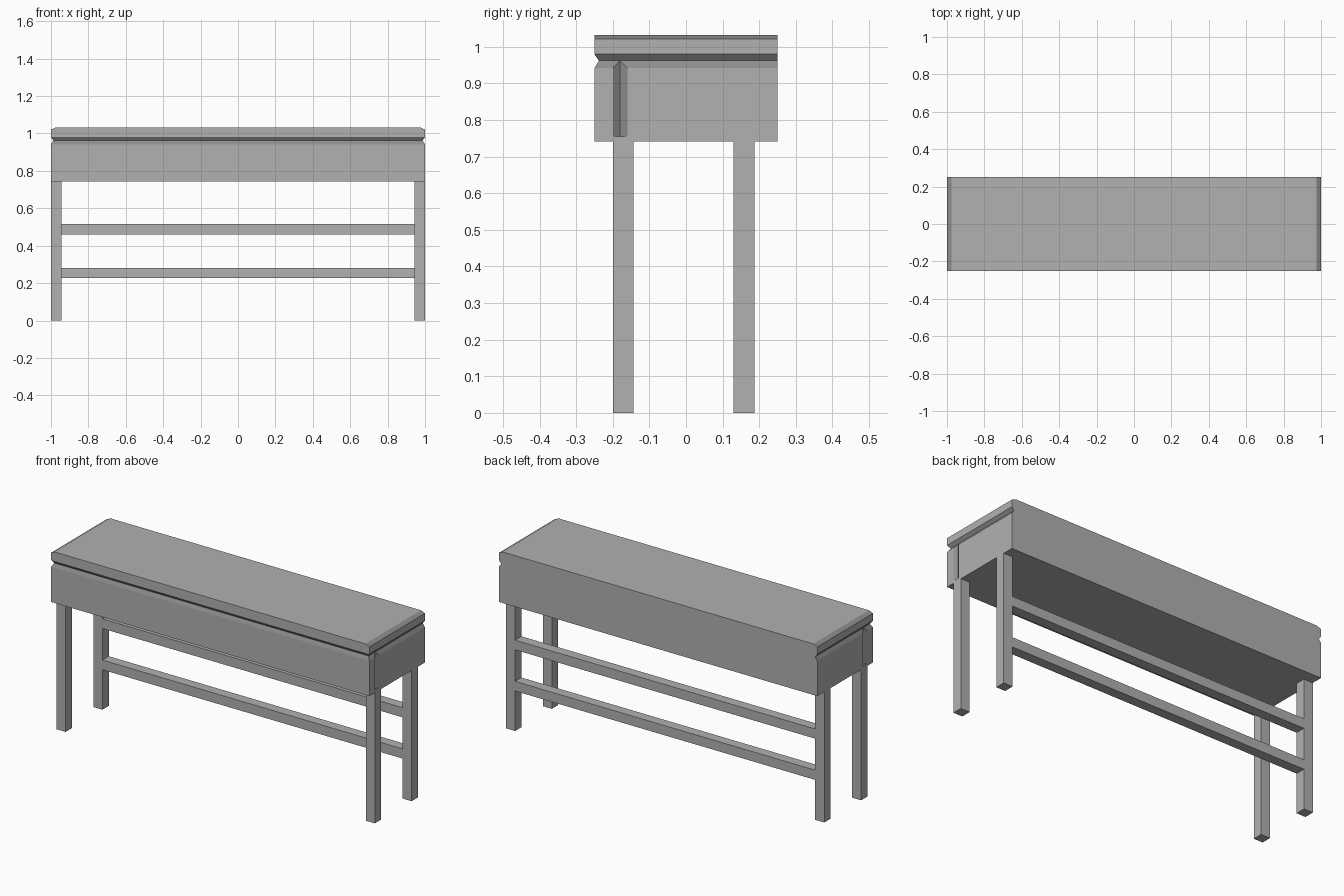
import bpy, bmesh

if "Cube" in bpy.data.objects:
    bpy.data.objects.remove(bpy.data.objects["Cube"])


def material(name, value):
    mat = bpy.data.materials.new(name)
    mat.diffuse_color = (value, value, value, 1)
    mat.use_nodes = True
    mat.node_tree.nodes["Principled BSDF"].inputs["Base Color"].default_value = mat.diffuse_color
    return mat


paint = material("grey_paint", 0.44)
dark = material("dark_trim", 0.27)


def make_object(name, bm):
    bmesh.ops.recalc_face_normals(bm, faces=bm.faces)
    mesh = bpy.data.meshes.new(name)
    bm.to_mesh(mesh)
    bm.free()
    mesh.materials.append(paint)
    mesh.materials.append(dark)
    obj = bpy.data.objects.new(name, mesh)
    bpy.context.collection.objects.link(obj)
    return obj


def loft(name, rings):
    """Join closed rings of points into a capped solid."""
    bm = bmesh.new()
    loops = [[bm.verts.new(p) for p in ring] for ring in rings]
    n = len(loops[0])
    for a, b in zip(loops, loops[1:]):
        for i in range(n):
            j = (i + 1) % n
            bm.faces.new((a[i], a[j], b[j], b[i]))
    bm.faces.new(loops[0])
    bm.faces.new(loops[-1])
    return make_object(name, bm)


def box(name, x0, x1, y0, y1, z0, z1):
    rect = [(x0, y0), (x1, y0), (x1, y1), (x0, y1)]
    return loft(name, [[(x, y, z) for x, y in rect] for z in (z0, z1)])


# Cabinet: V groove round the front and ends, bevelled top ends, flat back
# (height, half width, front depth)
levels = [(0.742, 1.0, 0.25), (0.942, 1.0, 0.25), (0.962, 0.987, 0.238),
          (0.980, 1.0, 0.25), (1.021, 1.0, 0.25), (1.032, 0.975, 0.25)]
cabinet = loft("cabinet", [[(-w, -d, z), (w, -d, z), (w, 0.25, z), (-w, 0.25, z)]
                           for z, w, d in levels])

# Sloping faces (grooves and bevels) are darker
for face in cabinet.data.polygons:
    if max(abs(c) for c in face.normal) < 0.99:
        face.material_index = 1

# Vertical V groove near the front of each end
for side, s in (("right", 1), ("left", -1)):
    tri = [(s * 1.013, -0.22), (s * 0.987, -0.18), (s * 1.013, -0.14)]
    cutter = loft(side + "_groove_cutter", [[(x, y, z) for x, y in tri] for z in (0.755, 0.962)])
    for face in cutter.data.polygons:
        face.material_index = 1
    cutter.hide_render = True
    cutter.hide_set(True)
    mod = cabinet.modifiers.new(side + "_groove", 'BOOLEAN')
    mod.operation = 'DIFFERENCE'
    mod.solver = 'EXACT'
    mod.object = cutter

# Four square legs
for side, x0 in (("left", -1.0), ("right", 0.943)):
    for place, y0 in (("front", -0.2), ("back", 0.13)):
        box(f"{place}_{side}_leg", x0, x0 + 0.057, y0, y0 + 0.057, 0, 0.742)

# Two stretchers between the back legs
for place, z0 in (("lower", 0.227), ("upper", 0.461)):
    box(place + "_stretcher", -0.943, 0.943, 0.13, 0.187, z0, z0 + 0.055)
